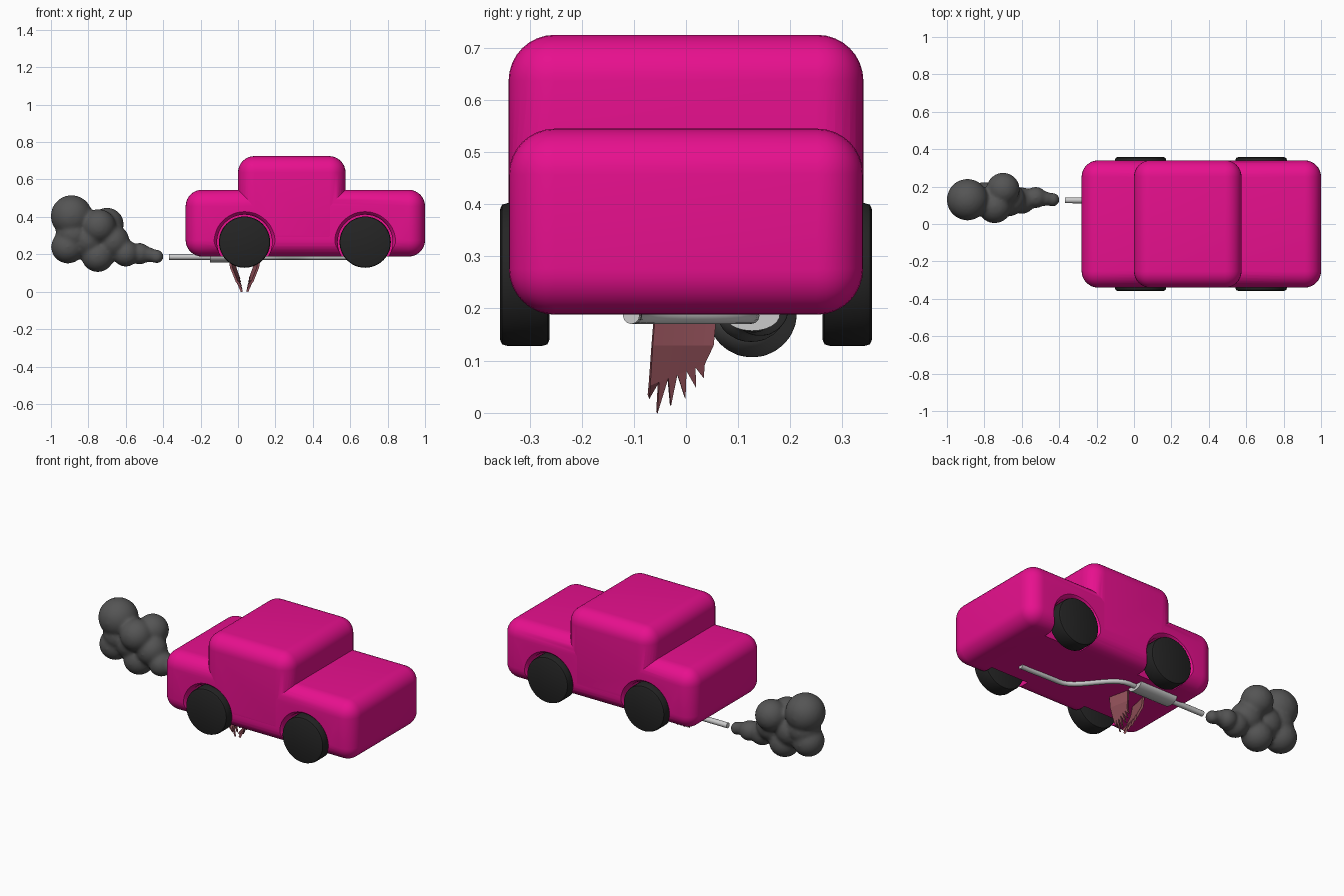
import bpy, bmesh, math
from mathutils import Vector

if "Cube" in bpy.data.objects:
    bpy.data.objects.remove(bpy.data.objects["Cube"])


def material(name, rgb):
    m = bpy.data.materials.new(name)
    m.diffuse_color = (*rgb, 1)
    m.use_nodes = True
    m.node_tree.nodes["Principled BSDF"].inputs["Base Color"].default_value = m.diffuse_color
    return m


PINK = material("pink paint", (0.8, 0.005, 0.27))
RUBBER = material("rubber", (0.018, 0.018, 0.018))
SOOT = material("soot", (0.09, 0.09, 0.09))
WING = material("dusty red", (0.3, 0.085, 0.105))


def finish(name, bm, mat=None, angle=35):
    bmesh.ops.recalc_face_normals(bm, faces=bm.faces)
    mesh = bpy.data.meshes.new(name)
    bm.to_mesh(mesh)
    bm.free()
    ob = bpy.data.objects.new(name, mesh)
    bpy.context.collection.objects.link(ob)
    if mat:
        mesh.materials.append(mat)
    if angle:
        smooth(ob, angle)
    return ob


def smooth(ob, angle):
    bpy.ops.object.select_all(action='DESELECT')
    ob.select_set(True)
    bpy.context.view_layer.objects.active = ob
    bpy.ops.object.shade_smooth_by_angle(angle=math.radians(angle))


def rounded_box(name, lo, hi, radius):
    bm = bmesh.new()
    bmesh.ops.create_cube(bm, size=1)
    for v in bm.verts:
        v.co = Vector([lo[i] if v.co[i] < 0 else hi[i] for i in range(3)])
    bmesh.ops.bevel(bm, geom=bm.edges[:], offset=radius, segments=8,
                    profile=0.5, affect='EDGES')
    return finish(name, bm, PINK)


def lathe_y(name, profile, x, z, side, mat=None, n=48):
    """Solid of revolution about the y axis from (radius, y) pairs."""
    bm = bmesh.new()
    rings = [[bm.verts.new((x + r * math.cos(2 * math.pi * i / n), side * y,
                            z + r * math.sin(2 * math.pi * i / n)))
              for i in range(n)] for r, y in profile]
    for a, b in zip(rings, rings[1:]):
        for i in range(n):
            j = (i + 1) % n
            bm.faces.new((a[i], a[j], b[j], b[i]))
    bm.faces.new(rings[0])
    bm.faces.new(rings[-1])
    return finish(name, bm, mat)


def boolean(ob, other, op):
    m = ob.modifiers.new(op, 'BOOLEAN')
    m.operation, m.object, m.solver = op, other, 'EXACT'
    bpy.context.view_layer.objects.active = ob
    bpy.ops.object.modifier_apply(modifier=m.name)
    bpy.data.objects.remove(other)


# body with cabin
body = rounded_box("car_body", (-0.28, -0.34, 0.188), (1.0, 0.34, 0.545), 0.088)
cabin = rounded_box("cabin", (0.0, -0.3405, 0.21), (0.575, 0.3405, 0.725), 0.088)
boolean(body, cabin, 'UNION')

# flared wheel arches and wheels
arch = [(0.147, 0.22), (0.147, 0.315), (0.153, 0.33), (0.165, 0.342), (0.165, 0.4)]
tyre = [(0.125, 0.262), (0.134, 0.266), (0.137, 0.276),
        (0.137, 0.343), (0.134, 0.353), (0.125, 0.357)]
for end, x in (("rear", 0.035), ("front", 0.68)):
    for side_name, side in (("near", -1), ("far", 1)):
        boolean(body, lathe_y("arch_cutter", arch, x, 0.265, side), 'DIFFERENCE')
        lathe_y(f"{end}_{side_name}_wheel", tyre, x, 0.265, side, RUBBER)
smooth(body, 35)

# exhaust pipe
curve = bpy.data.curves.new("exhaust_pipe", 'CURVE')
curve.dimensions = '3D'
curve.bevel_depth, curve.bevel_resolution = 0.016, 4
curve.use_fill_caps = True
path = [(0.70, -0.105), (0.44, -0.10), (0.14, 0.125), (-0.37, 0.127)]
spline = curve.splines.new('BEZIER')
spline.bezier_points.add(len(path) - 1)
for p, (x, y) in zip(spline.bezier_points, path):
    p.co = (x, y, 0.186)
    p.handle_left = (x + 0.12, y, 0.186)
    p.handle_right = (x - 0.12, y, 0.186)
bpy.context.collection.objects.link(bpy.data.objects.new("exhaust_pipe", curve))

# flattened muffler
bm = bmesh.new()
bmesh.ops.create_cone(bm, cap_ends=True, segments=32, radius1=1, radius2=1, depth=1)
for v in bm.verts:
    x, y, z = v.co
    v.co = (-0.025 + z * 0.25, 0.127 + y * 0.053, 0.188 + x * 0.031)
finish("muffler", bm)

# smoke cloud of fused puffs
puffs = [(-0.435, 0.13, 0.188, 0.038), (-0.475, 0.135, 0.198, 0.04),
         (-0.525, 0.142, 0.203, 0.058), (-0.60, 0.125, 0.205, 0.072),
         (-0.67, 0.13, 0.27, 0.09), (-0.75, 0.127, 0.192, 0.088),
         (-0.70, 0.185, 0.36, 0.09), (-0.745, 0.095, 0.35, 0.092),
         (-0.80, 0.13, 0.28, 0.095), (-0.89, 0.13, 0.405, 0.112),
         (-0.91, 0.13, 0.24, 0.09), (-0.88, 0.13, 0.31, 0.095)]
bm = bmesh.new()
for x, y, z, r in puffs:
    ret = bmesh.ops.create_icosphere(bm, subdivisions=3, radius=r)
    bmesh.ops.translate(bm, verts=ret["verts"], vec=(x, y, z))
smoke = finish("exhaust_smoke", bm, SOOT, 180)
remesh = smoke.modifiers.new("fuse", 'REMESH')
remesh.mode, remesh.voxel_size, remesh.use_smooth_shade = 'VOXEL', 0.01, True
soften = smoke.modifiers.new("soften", 'SMOOTH')
soften.factor, soften.iterations = 0.5, 8

# pair of folded wings with ragged feather tips, mirrored about x = 0.035
tips = [(-0.072, 0.030), (-0.056, 0.0), (-0.030, 0.014),
        (-0.002, 0.028), (0.018, 0.050), (0.033, 0.068)]
for side_name, side in (("left", -1), ("right", 1)):
    bm = bmesh.new()
    n = len(tips)

    def wing_vert(out, y, z):
        return bm.verts.new((0.035 + side * out, y, z))

    tops, mids, bases = [], [], []
    for i in range(n + 1):
        t = i / n
        tops.append(wing_vert(0.085 - 0.03 * t, -0.058 + 0.118 * t, 0.215))
        mids.append(wing_vert(0.072 - 0.022 * t, -0.065 + 0.117 * t, 0.13))
        bases.append(wing_vert(0.042 - 0.004 * t, -0.070 + 0.105 * t, 0.055 + 0.04 * t))
    for i, (y, z) in enumerate(tips):
        bm.faces.new((tops[i], tops[i + 1], mids[i + 1], mids[i]))
        bm.faces.new((mids[i], mids[i + 1], bases[i + 1], bases[i]))
        bm.faces.new((bases[i], bases[i + 1], wing_vert(0.014 + z * 0.2, y, z)))
    wing = finish(f"{side_name}_wing", bm, WING, None)
    thick = wing.modifiers.new("thickness", 'SOLIDIFY')
    thick.thickness, thick.offset = 0.012, 0
